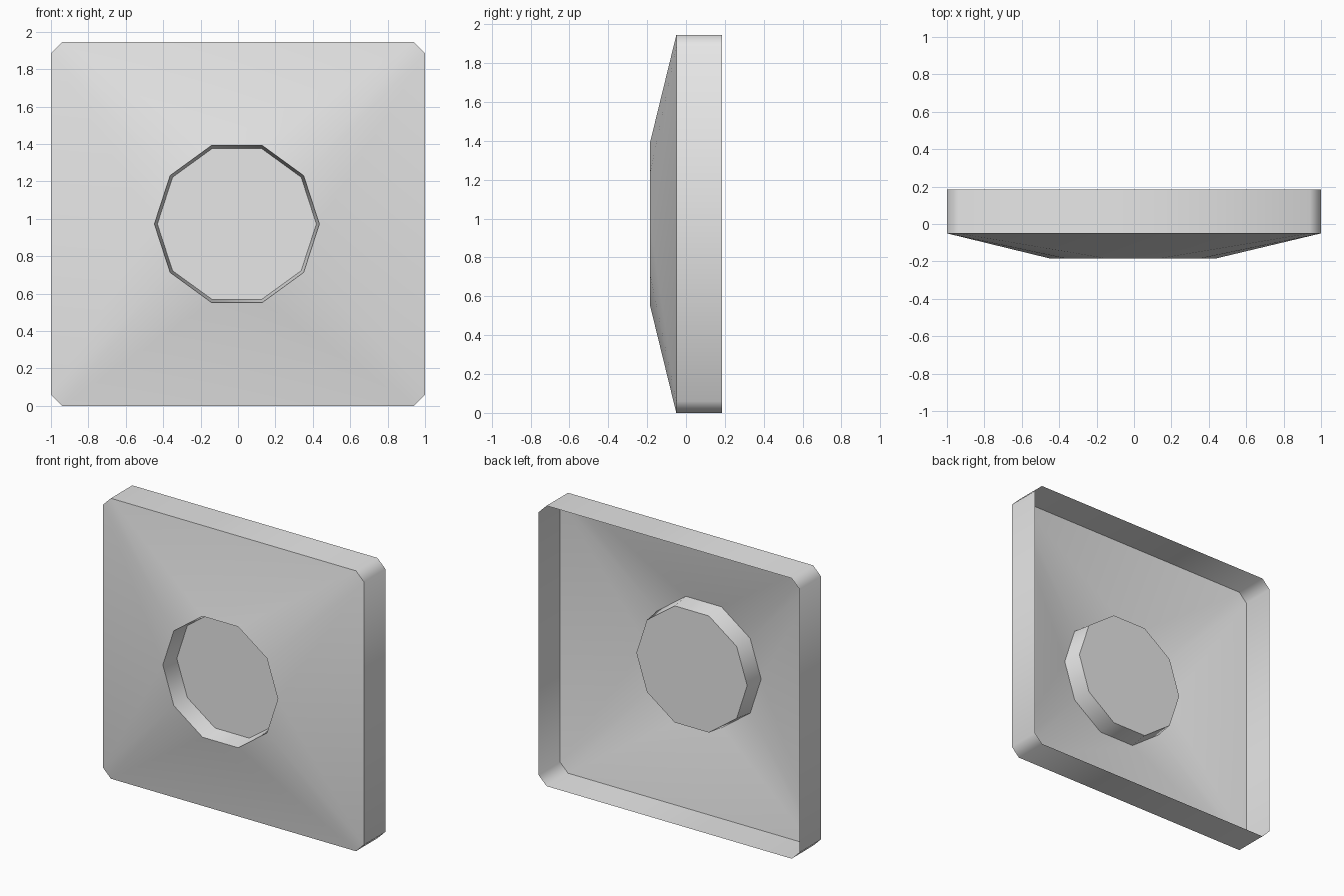
import bpy
import bmesh
from math import cos, sin, pi, radians

cube = bpy.data.objects.get("Cube")
if cube:
    bpy.data.objects.remove(cube, do_unlink=True)

HALF_W, HALF_H, CHAMFER = 1.0, 0.972, 0.06
BACK_Y, RIM_Y, FRONT_Y, FLOOR_Y = 0.185, -0.05, -0.185, -0.055
HOLE_X, HOLE_R, FLOOR_R, SIDES = -0.006, 0.441, 0.425, 10

grey = bpy.data.materials.new("plain grey")
grey.use_nodes = True
grey.diffuse_color = (0.8, 0.8, 0.8, 1)
grey.node_tree.nodes["Principled BSDF"].inputs["Base Color"].default_value = (0.8, 0.8, 0.8, 1)


def panel_outline(bm, y):
    """Rectangle with chamfered corners, counter-clockwise from the front."""
    w, h, c = HALF_W, HALF_H, CHAMFER
    quarter = [(w, h - c), (w - c, h)]
    pts = quarter + [(-x, z) for x, z in reversed(quarter)]
    pts += [(-x, -z) for x, z in pts]
    return [bm.verts.new((x, y, z + HALF_H)) for x, z in pts]


def decagon(bm, radius, y):
    angles = [2 * pi * i / SIDES for i in range(SIDES)]
    return [bm.verts.new((HOLE_X + radius * cos(a), y, HALF_H + radius * sin(a)))
            for a in angles]


def wall(bm, near, far):
    n = len(near)
    for i in range(n):
        j = (i + 1) % n
        bm.faces.new((near[i], far[i], far[j], near[j]))


def finish(bm, name):
    mesh = bpy.data.meshes.new(name)
    bm.to_mesh(mesh)
    bm.free()
    mesh.materials.append(grey)
    obj = bpy.data.objects.new(name, mesh)
    bpy.context.collection.objects.link(obj)
    bpy.ops.object.select_all(action='DESELECT')
    obj.select_set(True)
    bpy.context.view_layer.objects.active = obj
    bpy.ops.object.shade_smooth_by_angle(angle=radians(50))


# Side rim, open at the back
bm = bmesh.new()
wall(bm, panel_outline(bm, RIM_Y), panel_outline(bm, BACK_Y))
finish(bm, "side_rim")

# Sloping front: hull between rim and hole, with its flat caps removed
bm = bmesh.new()
panel_outline(bm, RIM_Y)
decagon(bm, HOLE_R, FRONT_Y)
bmesh.ops.convex_hull(bm, input=bm.verts[:])
bm.normal_update()
caps = [f for f in bm.faces if abs(f.normal.y) > 0.999]
bmesh.ops.delete(bm, geom=caps, context='FACES')
finish(bm, "sloping_front")

# Ten-sided recess with a flat floor
bm = bmesh.new()
floor = decagon(bm, FLOOR_R, FLOOR_Y)
wall(bm, floor, decagon(bm, HOLE_R, FRONT_Y))
bm.faces.new(floor)
finish(bm, "centre_recess")
